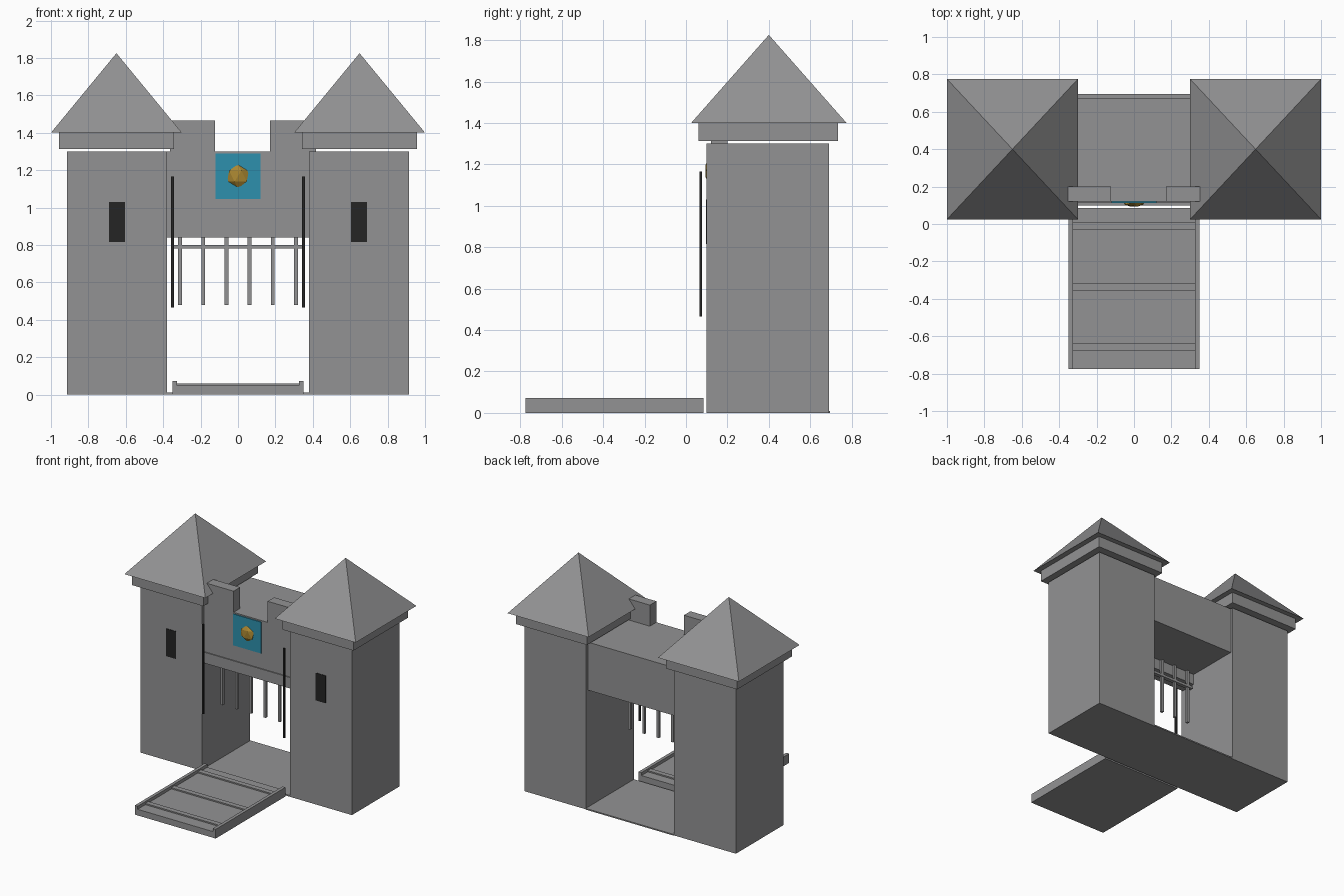
import bpy
import bmesh
from mathutils import Matrix, Vector

cube = bpy.data.objects.get("Cube")
if cube:
    bpy.data.objects.remove(cube, do_unlink=True)


def material(name, r, g, b):
    mat = bpy.data.materials.new(name)
    mat.use_nodes = True
    mat.diffuse_color = (r, g, b, 1)
    mat.node_tree.nodes["Principled BSDF"].inputs["Base Color"].default_value = (r, g, b, 1)
    return mat


stone = material("grey stone", 0.29, 0.29, 0.295)
dark = material("dark iron", 0.018, 0.018, 0.018)
teal = material("teal", 0.027, 0.28, 0.42)
gold = material("gold", 0.40, 0.24, 0.03)


def finish(name, bm, mat):
    mesh = bpy.data.meshes.new(name)
    bm.to_mesh(mesh)
    bm.free()
    mesh.materials.append(mat)
    obj = bpy.data.objects.new(name, mesh)
    bpy.context.collection.objects.link(obj)
    return obj


def box(name, x, y, z, mat=stone):
    """Box from a (low, high) range on each axis."""
    ranges = (x, y, z)
    centre = Vector([(a + b) / 2 for a, b in ranges])
    size = [b - a for a, b in ranges]
    bm = bmesh.new()
    bmesh.ops.create_cube(bm, size=1, matrix=Matrix.Translation(centre) @ Matrix.Diagonal((*size, 1)))
    return finish(name, bm, mat)


def pyramid(name, x, y, z):
    """Four-sided roof over a rectangular base."""
    bm = bmesh.new()
    base = [bm.verts.new((x[i], y[j], z[0])) for i, j in ((0, 0), (1, 0), (1, 1), (0, 1))]
    apex = bm.verts.new((sum(x) / 2, sum(y) / 2, z[1]))
    bm.faces.new(base[::-1])
    for i in range(4):
        bm.faces.new((base[i], base[(i + 1) % 4], apex))
    return finish(name, bm, stone)


def side(s, a, b):
    """Mirror an x range to the chosen side."""
    return tuple(sorted((s * a, s * b)))


# Paired towers, chains and bridge rails
for s, label in ((1, "left"), (-1, "right")):
    box(f"{label}_tower", side(s, 0.38, 0.915), (0.10, 0.69), (0, 1.30))
    box(f"{label}_tower_cap", side(s, 0.342, 0.957), (0.06, 0.735), (1.312, 1.40))
    pyramid(f"{label}_roof", side(s, 0.30, 1.0), (0.025, 0.775), (1.40, 1.825))
    box(f"{label}_window_slit", side(s, 0.604, 0.69), (0.096, 0.104), (0.815, 1.03), dark)
    box(f"{label}_chain", side(s, 0.343, 0.357), (0.064, 0.078), (0.465, 1.165), dark)
    box(f"{label}_bridge_rail", side(s, 0.325, 0.35), (-0.775, 0.085), (0, 0.072))

# Gatehouse between the towers
box("gate_wall", (-0.38, 0.38), (0.12, 0.67), (0.925, 1.30))
box("gate_lintel", (-0.38, 0.38), (0.112, 0.24), (0.84, 0.925))
box("gate_floor", (-0.38, 0.38), (0.10, 0.695), (0, 0.01))
box("right_merlon", (-0.364, -0.122), (0.12, 0.20), (1.30, 1.465))
box("left_merlon", (0.172, 0.417), (0.12, 0.20), (1.30, 1.465))

# Portcullis
for i in range(6):
    x = -0.31 + i * 0.124
    box(f"portcullis_bar_{i + 1}", (x - 0.01, x + 0.01), (0.24, 0.26), (0.48, 0.925))
box("portcullis_crossbar", (-0.35, 0.35), (0.235, 0.265), (0.78, 0.80))

# Lowered drawbridge
box("bridge_deck", (-0.325, 0.325), (-0.775, 0.085), (0, 0.048))
for i, y in enumerate((-0.66, -0.338, -0.012)):
    box(f"bridge_batten_{i + 1}", (-0.325, 0.325), (y - 0.02, y + 0.02), (0.048, 0.058))

# Crest plate with a faceted boss
box("crest_plate", (-0.121, 0.121), (0.113, 0.122), (1.045, 1.29), teal)
bm = bmesh.new()
bmesh.ops.create_icosphere(
    bm, subdivisions=1, radius=1,
    matrix=Matrix.Translation((0, 0.117, 1.168)) @ Matrix.Diagonal((0.065, 0.028, 0.065, 1)))
finish("crest_boss", bm, gold)
